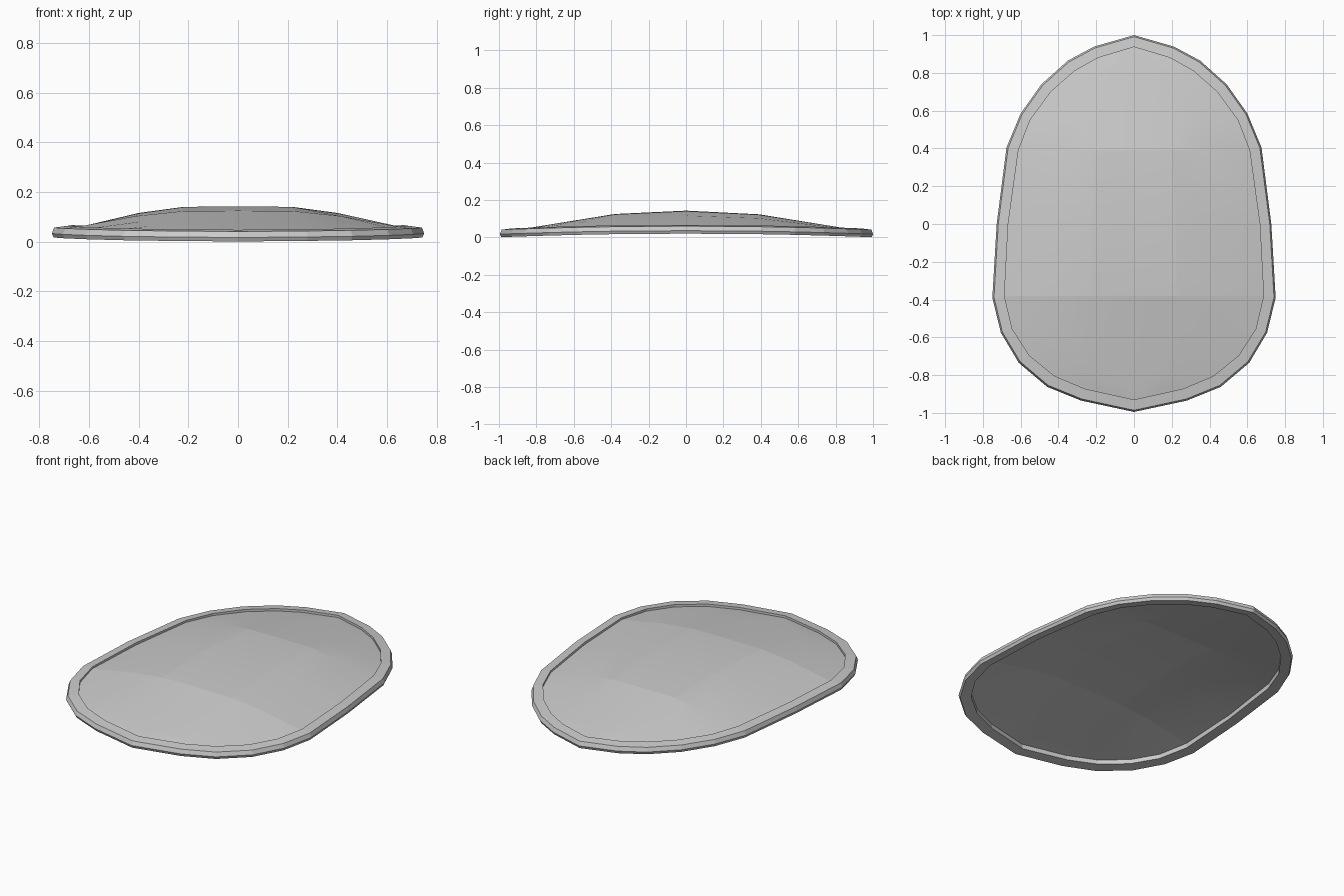
import bpy, bmesh

if "Cube" in bpy.data.objects:
    bpy.data.objects.remove(bpy.data.objects["Cube"])

# Right half of the egg-shaped outline, back tip to front tip
OUTER = [(0, 1), (.21, .94), (.35, .865), (.49, .74), (.60, .585), (.675, .405), (.727, 0),
         (.75, -.39), (.705, -.575), (.61, -.735), (.46, -.862), (.28, -.935), (0, -.995)]
INNER = [(0, .937), (.19, .88), (.315, .81), (.44, .70), (.55, .55), (.612, .39), (.666, 0),
         (.686, -.38), (.645, -.555), (.555, -.695), (.42, -.805), (.26, -.872), (0, -.93)]


def full_loop(half):
    return half + [(-x, y) for x, y in reversed(half[1:-1])]


def finish(name, bm):
    bmesh.ops.recalc_face_normals(bm, faces=bm.faces)
    me = bpy.data.meshes.new(name)
    bm.to_mesh(me)
    bm.free()
    ob = bpy.data.objects.new(name, me)
    bpy.context.collection.objects.link(ob)
    return ob


# Rim: cross-section swept around the outline, drooping toward both tips
SECTION = [(.14, .060), (0, .036), (.12, .020), (1, .028), (1, .067)]  # (inset, z)
bm = bmesh.new()
rings = []
for (ox, oy), (ix, iy) in zip(full_loop(OUTER), full_loop(INNER)):
    ring = []
    for t, z in SECTION:
        ring.append(bm.verts.new((ox + (ix - ox) * t, oy + (iy - oy) * t, z - .019 * oy * oy)))
    rings.append(ring)
n, m = len(rings), len(SECTION)
for i in range(n):
    a, b = rings[i], rings[(i + 1) % n]
    for j in range(m):
        k = (j + 1) % m
        bm.faces.new((a[j], a[k], b[k], b[j]))
finish("rim", bm)

# Domed panel: rows across the inner outline, arched in both directions
ARCH = [(-1, 0), (-.6, .70), (-.33, .97), (0, 1), (.33, .97), (.6, .70), (1, 0)]


def heights(y):
    a = abs(y)
    s = max(0, (a - .38) / .557)
    centre = .143 - .018 * a / .38 if a < .38 else .125 - .09 * s
    return .053 - .018 * s, centre


bm = bmesh.new()
rows = []
for w, y in INNER:
    edge, centre = heights(y)
    if w == 0:
        rows.append([bm.verts.new((0, y, edge))])
    else:
        rows.append([bm.verts.new((w * u, y, edge + (centre - edge) * f)) for u, f in ARCH])
for a, b in zip(rows, rows[1:]):
    for j in range(len(ARCH) - 1):
        if len(a) == 1:
            bm.faces.new((a[0], b[j], b[j + 1]))
        elif len(b) == 1:
            bm.faces.new((a[j], b[0], a[j + 1]))
        else:
            bm.faces.new((a[j], b[j], b[j + 1], a[j + 1]))
panel = finish("domed_panel", bm)
# make the shell face upward
if sum(p.normal.z for p in panel.data.polygons) < 0:
    panel.data.flip_normals()
panel.data.shade_smooth()
bpy.context.view_layer.objects.active = panel
panel.select_set(True)
bpy.ops.object.shade_smooth_by_angle(angle=.1)
